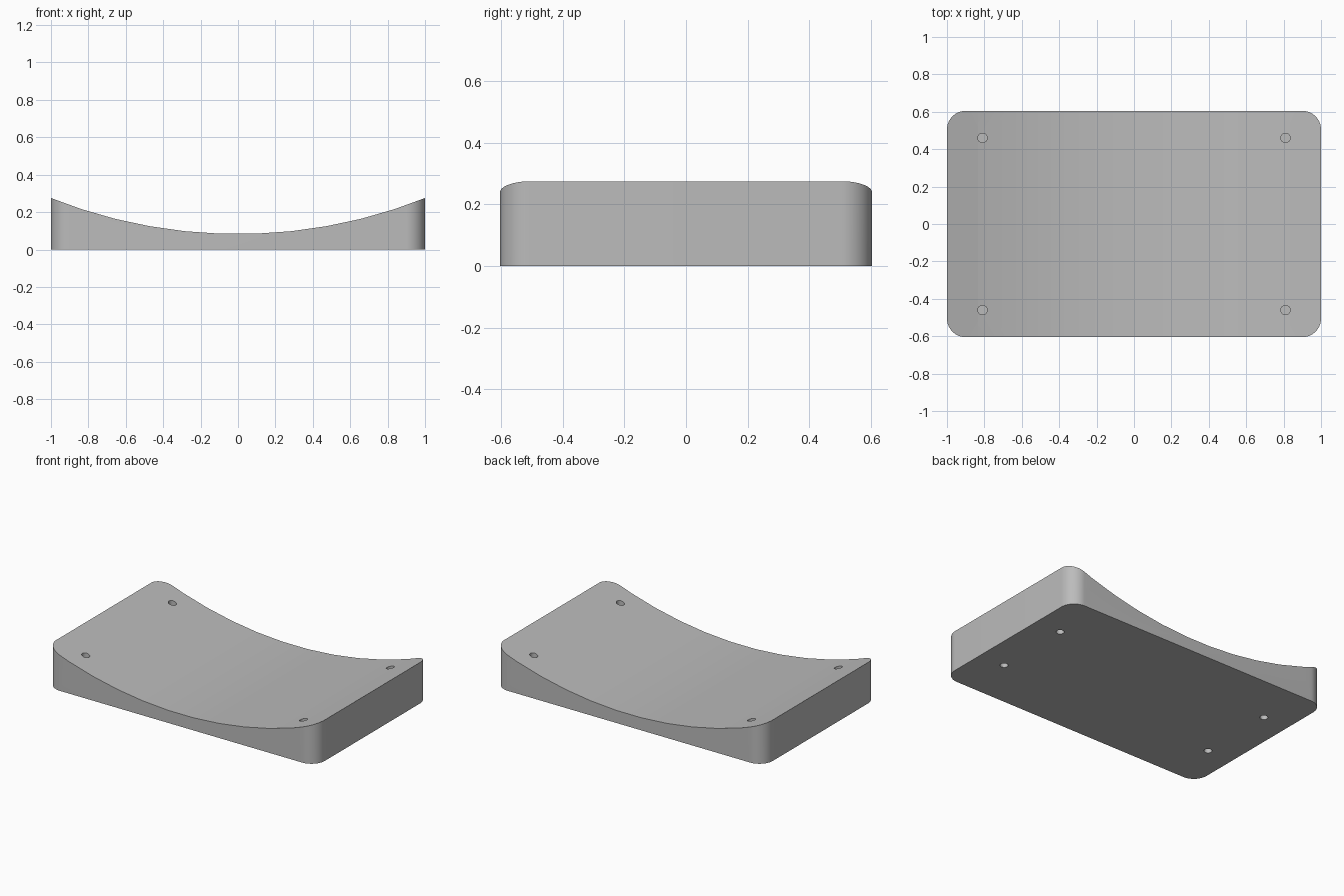
import bpy, bmesh, math
from mathutils import Matrix, Vector

HALF_X, HALF_Y = 1.0, 0.605
EDGE_Z, DIP_Z = 0.275, 0.083
CORNER = 0.1
HOLE_X, HOLE_R, HOLE_DEPTH = 0.81, 0.025, 0.1

default = bpy.data.objects.get("Cube")
if default:
    bpy.data.objects.remove(default, do_unlink=True)

# Plain grey material
grey = bpy.data.materials.new("plain_grey")
grey.use_nodes = True
colour = (0.5, 0.5, 0.5, 1.0)
grey.diffuse_color = colour
grey.node_tree.nodes["Principled BSDF"].inputs["Base Color"].default_value = colour


def make_object(name, bm):
    mesh = bpy.data.meshes.new(name)
    bm.to_mesh(mesh)
    bm.free()
    mesh.materials.append(grey)
    obj = bpy.data.objects.new(name, mesh)
    bpy.context.collection.objects.link(obj)
    return obj


def cylinder(name, radius, depth, sides, matrix):
    bm = bmesh.new()
    bmesh.ops.create_cone(bm, cap_ends=True, segments=sides, radius1=radius,
                          radius2=radius, depth=depth, matrix=matrix)
    obj = make_object(name, bm)
    obj.hide_render = True
    return obj


# Block with rounded upright corners
bm = bmesh.new()
height = EDGE_Z + 0.1
bmesh.ops.create_cube(bm, size=1.0, matrix=Matrix.Translation((0, 0, height / 2))
                      @ Matrix.Diagonal((2 * HALF_X, 2 * HALF_Y, height, 1)))
upright = [e for e in bm.edges if abs(e.verts[0].co.z - e.verts[1].co.z) > 0.1]
bmesh.ops.bevel(bm, geom=upright, offset=CORNER, segments=16, profile=0.5, affect='EDGES')
plate = make_object("curved_plate", bm)

# Large cylinder that scoops the top, with a flat side at its lowest point
sag = EDGE_Z - DIP_Z
radius = (HALF_X ** 2 + sag ** 2) / (2 * sag)
sides = 90
lie_along_y = Matrix.Rotation(math.pi / 2, 4, 'X') @ Matrix.Rotation(math.pi / sides, 4, 'Z')
cutters = [cylinder("scoop_cutter", radius, 3.0, sides,
                    Matrix.Translation((0, 0, DIP_Z + radius)) @ lie_along_y)]

# Blind holes: outer ones from the top, inner ones from the base
top_z = DIP_Z + radius - math.sqrt(radius ** 2 - HOLE_X ** 2)
for sx in (-1, 1):
    for sy in (-1, 1):
        for name, y, z, depth in (
                ("top_hole_cutter", 0.46, top_z, 2 * HOLE_DEPTH),
                ("base_hole_cutter", 0.265, 0.0, 2 * HOLE_DEPTH)):
            place = Matrix.Translation(Vector((sx * HOLE_X, sy * y, z)))
            cutters.append(cylinder(name, HOLE_R, depth, 24, place))

# Cut everything, then remove the cutters
bpy.context.view_layer.objects.active = plate
for cutter in cutters:
    mod = plate.modifiers.new(cutter.name, 'BOOLEAN')
    mod.operation = 'DIFFERENCE'
    mod.solver = 'EXACT'
    mod.object = cutter
    bpy.ops.object.modifier_apply(modifier=mod.name)
    bpy.data.objects.remove(cutter, do_unlink=True)

# Soft shading on the curves, crisp edges elsewhere
bpy.ops.object.select_all(action='DESELECT')
plate.select_set(True)
bpy.ops.object.shade_smooth_by_angle(angle=math.radians(30))
